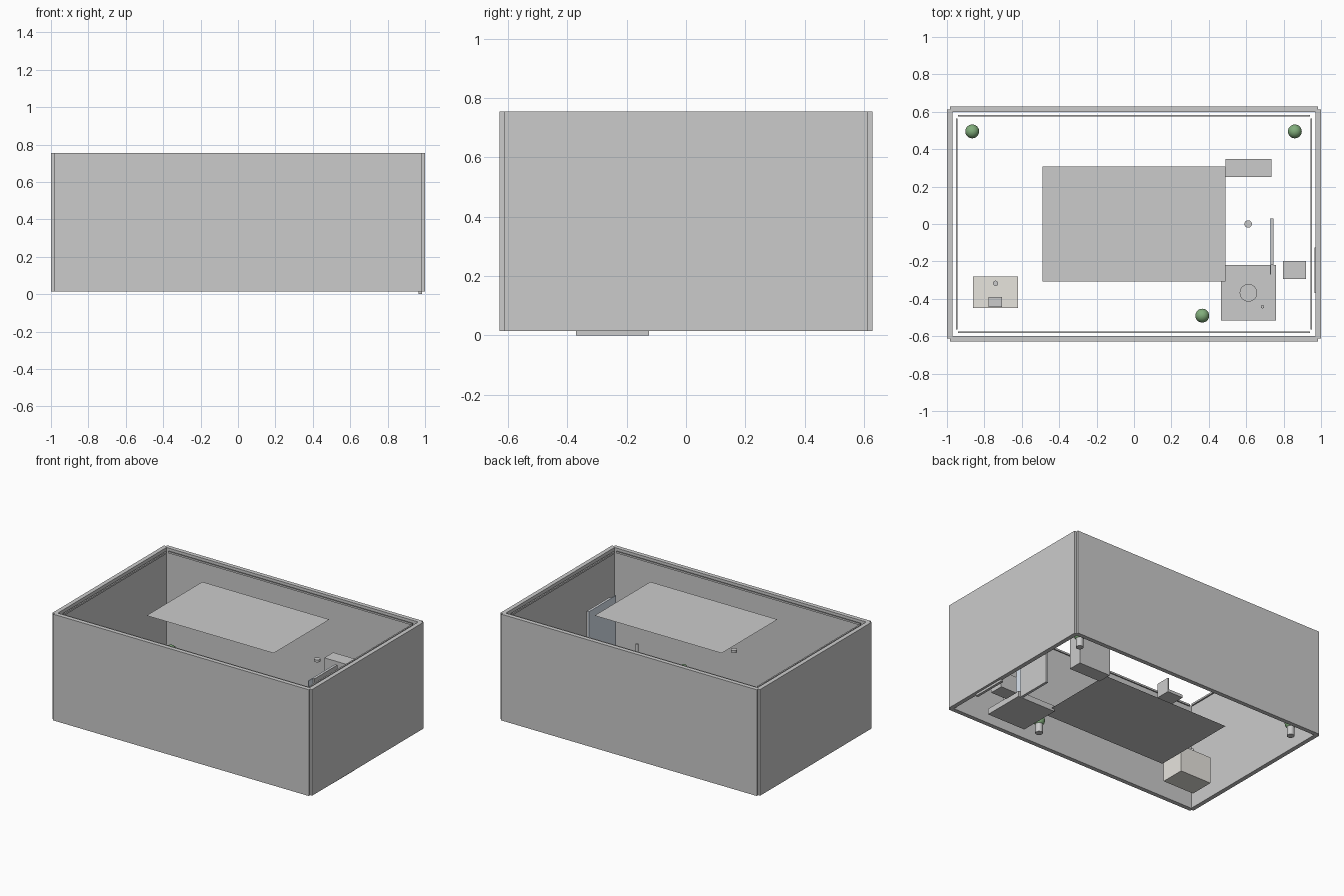
import bpy

if "Cube" in bpy.data.objects:
    bpy.data.objects.remove(bpy.data.objects["Cube"])

F = 0.015   # floor level


def material(name, rgb):
    m = bpy.data.materials.new(name)
    m.diffuse_color = (*rgb, 1)
    m.use_nodes = True
    m.node_tree.nodes["Principled BSDF"].inputs["Base Color"].default_value = m.diffuse_color
    return m


LEAF = material("leaf_green", (0.22, 0.42, 0.20))
CREAM = material("counter_cream", (0.80, 0.78, 0.73))
GLASS = material("pale_glass", (0.70, 0.78, 0.88))


def box(name, x0, x1, y0, y1, z0, z1, mat=None):
    bpy.ops.mesh.primitive_cube_add(size=1, location=((x0 + x1) / 2, (y0 + y1) / 2, (z0 + z1) / 2))
    o = bpy.context.object
    o.name = name
    o.scale = (x1 - x0, y1 - y0, z1 - z0)
    if mat:
        o.data.materials.append(mat)
    return o


def cyl(name, x, y, z0, z1, r):
    bpy.ops.mesh.primitive_cylinder_add(vertices=32, radius=r, depth=z1 - z0, location=(x, y, (z0 + z1) / 2))
    o = bpy.context.object
    o.name = name
    bpy.ops.object.shade_smooth_by_angle()
    return o


def sheet(name, x, y, z, w, d):
    bpy.ops.mesh.primitive_plane_add(size=1, location=(x, y, z))
    o = bpy.context.object
    o.name = name
    o.scale = (w, d, 1)
    return o


# Four walls and the slim light strips just inside their upper edge
for s, side in ((-1, "front"), (1, "back")):
    y = sorted((s * 0.598, s * 0.628))
    box(side + "_wall", -0.985, 0.985, *y, F, 0.755)
    y = sorted((s * 0.574, s * 0.582))
    box(side + "_light_strip", -0.94, 0.94, *y, 0.733, 0.745)
for s, side in ((-1, "left"), (1, "right")):
    x = sorted((s * 0.970, s * 1.0))
    box(side + "_wall", *x, -0.613, 0.613, F, 0.755)
    x = sorted((s * 0.943, s * 0.953))
    box(side + "_light_strip", *x, -0.565, 0.565, 0.733, 0.745)

# Ceiling panel above and floor panel below
sheet("ceiling_panel", 0, 0, 0.755, 0.98, 0.615)
sheet("floor_panel", 0, 0, 0.03, 0.98, 0.615)

# Hanging lamps along the middle
for x in (-0.37, 0.12, 0.61):
    cyl("lamp", x, 0, 0.615, 0.632, 0.02)

# Potted plants
for x, y in ((-0.865, 0.495), (0.86, 0.495), (0.365, -0.49)):
    cyl("plant_pot", x, y, F, 0.085, 0.024)
    bpy.ops.mesh.primitive_uv_sphere_add(segments=32, ring_count=16, radius=0.037, location=(x, y, 0.105))
    o = bpy.context.object
    o.name = "plant_foliage"
    o.data.materials.append(LEAF)
    bpy.ops.object.shade_smooth()

# Tall cabinet and glass partition with a narrow end post
box("cabinet", 0.49, 0.735, 0.25, 0.348, F, 0.51)
box("partition_frame", 0.733, 0.745, -0.22, 0.03, F, 0.612)
box("partition_glass", 0.727, 0.733, -0.27, 0.03, F, 0.612, GLASS)

# Low platform with a stool and a stand
box("platform", 0.465, 0.76, -0.515, -0.22, F, 0.055)
cyl("stool", 0.612, -0.368, 0.055, 0.13, 0.047)
cyl("stand", 0.687, -0.442, 0.055, 0.22, 0.009)

# Entrance desk and door
box("entrance_desk", 0.797, 0.92, -0.295, -0.197, F, 0.13)
box("door", 0.965, 0.983, -0.37, -0.125, 0, 0.25)

# Counter with machine and cup
box("counter", -0.86, -0.62, -0.45, -0.28, F, 0.20, CREAM)
box("counter_machine", -0.777, -0.705, -0.443, -0.39, 0.20, 0.29)
cyl("cup", -0.74, -0.317, 0.20, 0.23, 0.014)

# Raised seat with backrest in the middle of the room
box("seat", -0.20, -0.08, 0.135, 0.235, 0.16, 0.18)
box("seat_back", -0.09, -0.08, 0.135, 0.235, 0.18, 0.26)
